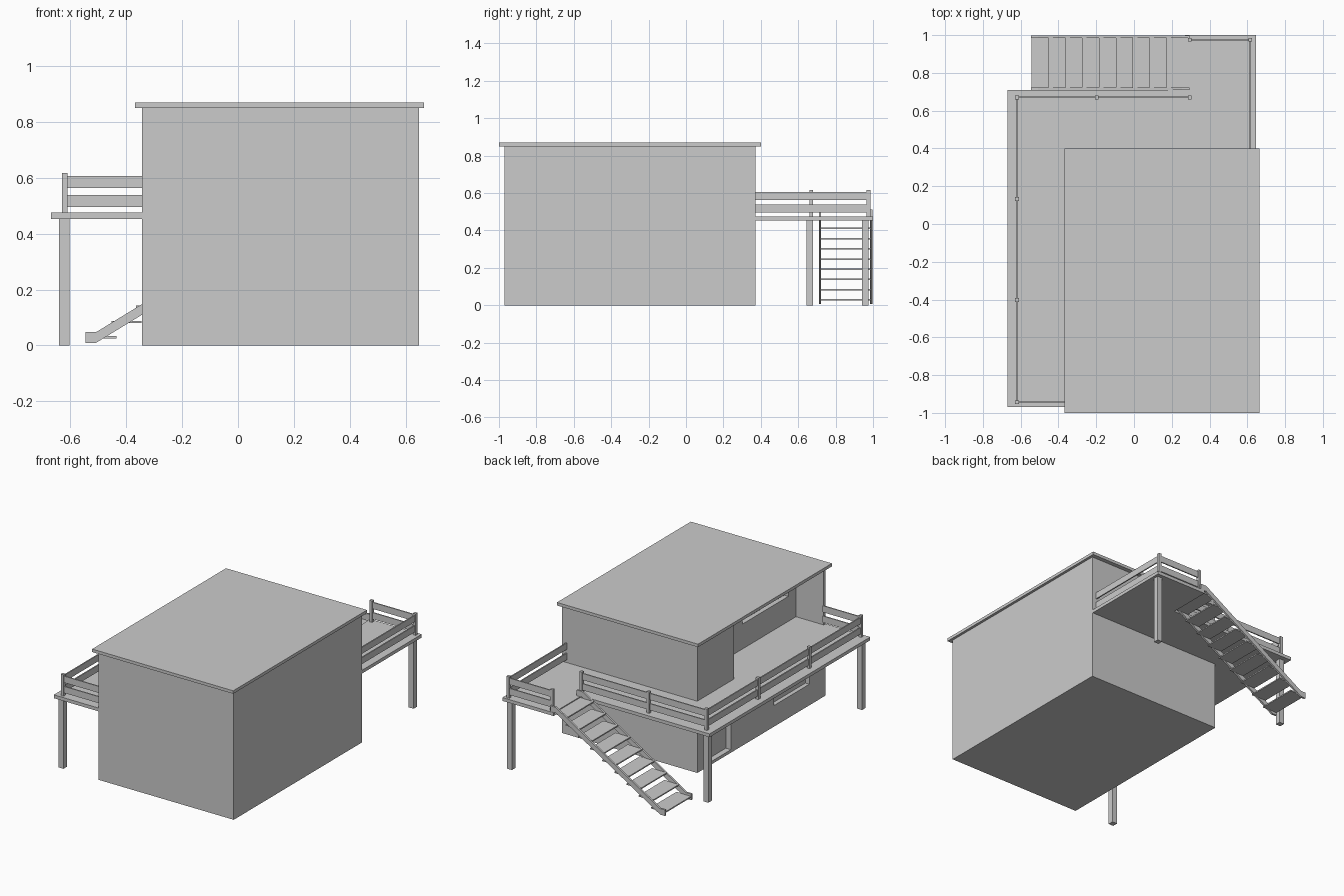
import bpy
import bmesh

if "Cube" in bpy.data.objects:
    bpy.data.objects.remove(bpy.data.objects["Cube"])


def box(name, x0, x1, y0, y1, z0, z1):
    return prism(name, [(x0, y0), (x1, y0), (x1, y1), (x0, y1)], z0, z1)


def prism(name, pts, a0, a1, upright=False):
    """Extrude a profile: in xy along z, or (upright) in xz along y."""
    bm = bmesh.new()
    vs = [bm.verts.new((u, a0, v) if upright else (u, v, a0)) for u, v in pts]
    f = bm.faces.new(vs)
    r = bmesh.ops.extrude_face_region(bm, geom=[f])
    d = (0, a1 - a0, 0) if upright else (0, 0, a1 - a0)
    bmesh.ops.translate(bm, vec=d,
                        verts=[e for e in r["geom"] if isinstance(e, bmesh.types.BMVert)])
    bmesh.ops.recalc_face_normals(bm, faces=bm.faces)
    me = bpy.data.meshes.new(name)
    bm.to_mesh(me)
    bm.free()
    ob = bpy.data.objects.new(name, me)
    bpy.context.collection.objects.link(ob)
    return ob


def cut(target, *dims):
    cutter = box("cutter", *dims)
    cutter.hide_render = True
    mod = target.modifiers.new("cut", "BOOLEAN")
    mod.operation = "DIFFERENCE"
    mod.solver = "EXACT"
    mod.object = cutter
    bpy.context.view_layer.objects.active = target
    bpy.ops.object.modifier_apply(modifier=mod.name)
    bpy.data.objects.remove(cutter)


# House body with balcony recess, windows and lower door on the left side
house = box("house_walls", -0.343, 0.648, -0.97, 0.372, 0, 0.85)
cut(house, -0.40, -0.14, -0.95, -0.01, 0.475, 0.90)    # balcony recess
cut(house, -0.20, -0.11, -0.87, -0.39, 0.64, 0.80)     # balcony window
cut(house, -0.40, -0.306, 0.02, 0.307, 0.02, 0.40)     # lower door
cut(house, -0.40, -0.315, -0.80, -0.43, 0.14, 0.40)    # lower window

# Roof slab
box("roof", -0.368, 0.665, -1.0, 0.40, 0.85, 0.87)

# Deck wrapping the left and back sides
prism("deck", [(-0.67, -0.97), (-0.343, -0.97), (-0.343, 0.372), (0.645, 0.372),
               (0.645, 1.0), (0.27, 1.0), (0.27, 0.71), (-0.67, 0.71)], 0.453, 0.475)

# Deck support posts
for i, (x, y) in enumerate([(-0.622, -0.945), (-0.622, 0.662), (0.61, 0.958)]):
    box(f"deck_post_{i}", x - 0.018, x + 0.018, y - 0.018, y + 0.018, 0, 0.453)

# Railing posts
rail_posts = [(-0.62, -0.944), (-0.62, -0.402), (-0.62, 0.133), (-0.62, 0.67),
              (-0.197, 0.67), (0.295, 0.67), (0.295, 0.976), (0.615, 0.976)]
for i, (x, y) in enumerate(rail_posts):
    box(f"railing_post_{i}", x - 0.01, x + 0.01, y - 0.01, y + 0.01, 0.475, 0.617)

# Two rails along each straight run
runs = [(-0.62, -0.343, -0.944, -0.944), (-0.62, -0.62, -0.944, 0.67),
        (-0.62, 0.295, 0.67, 0.67), (0.295, 0.615, 0.976, 0.976),
        (0.615, 0.615, 0.372, 0.976)]
for i, (x0, x1, y0, y1) in enumerate(runs):
    tx, ty = (0.004, 0) if x0 == x1 else (0, 0.004)
    for label, z0, z1 in (("lower", 0.495, 0.538), ("upper", 0.563, 0.606)):
        box(f"{label}_rail_{i}", x0 - tx, x1 + tx, y0 - ty, y1 + ty, z0, z1)

# Stair stringers
profile = [(-0.545, 0.008), (-0.51, 0.008), (0.255, 0.475), (0.295, 0.475),
           (0.295, 0.513), (0.255, 0.513), (-0.507, 0.048), (-0.545, 0.048)]
for label, y in (("inner", 0.71), ("outer", 0.985)):
    prism(f"{label}_stringer", profile, y, y + 0.013, upright=True)

# Stair treads
for k in range(9):
    x, z = -0.543 + 0.0893 * k, 0.025 + 0.0545 * k
    box(f"tread_{k}", x, x + 0.108, 0.72, 0.988, z, z + 0.008)

# Shift the whole model so its base rests on z = 0 (stairs hover slightly, as designed)
